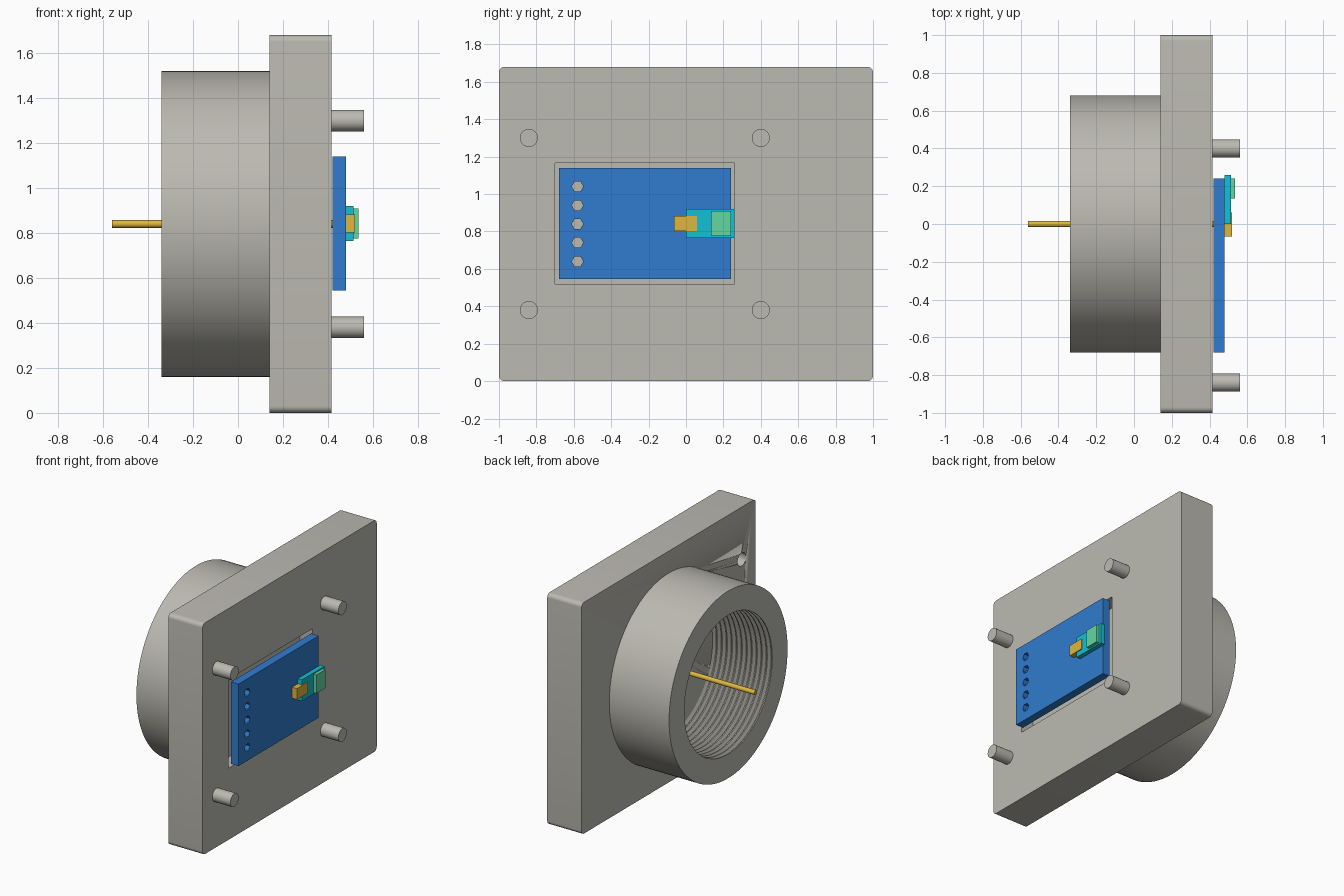
import bpy, bmesh, math
from mathutils import Matrix, Vector

cube = bpy.data.objects.get("Cube")
if cube:
    bpy.data.objects.remove(cube, do_unlink=True)


def material(name, rgb):
    m = bpy.data.materials.new(name)
    m.use_nodes = True
    m.diffuse_color = (*rgb, 1)
    m.node_tree.nodes["Principled BSDF"].inputs["Base Color"].default_value = (*rgb, 1)
    return m


GREY = material("warm_grey", (0.50, 0.49, 0.44))
BLUE = material("board_blue", (0.03, 0.20, 0.62))
CYAN = material("cyan", (0.007, 0.53, 0.68))
GREEN = material("mint_green", (0.125, 0.68, 0.36))
GOLD = material("gold", (0.74, 0.47, 0.05))
MID = 0.84  # height of the central axis


def finish(name, bm, mat, smooth=False):
    bmesh.ops.recalc_face_normals(bm, faces=bm.faces)
    mesh = bpy.data.meshes.new(name)
    bm.to_mesh(mesh)
    bm.free()
    ob = bpy.data.objects.new(name, mesh)
    bpy.context.collection.objects.link(ob)
    mesh.materials.append(mat)
    if smooth:
        select(ob)
        bpy.ops.object.shade_smooth_by_angle(angle=math.radians(30))
    return ob


def select(ob):
    bpy.ops.object.select_all(action="DESELECT")
    ob.select_set(True)
    bpy.context.view_layer.objects.active = ob


def box(name, xs, ys, zs, mat, corner=0):
    bm = bmesh.new()
    bmesh.ops.create_cube(bm, size=1)
    for v in bm.verts:
        v.co = Vector([lo + (c + 0.5) * (hi - lo) for c, (lo, hi) in zip(v.co, (xs, ys, zs))])
    if corner:  # round only the edges that run along x
        edges = [e for e in bm.edges if abs(e.verts[0].co.x - e.verts[1].co.x) > 0.01]
        bmesh.ops.bevel(bm, geom=edges, offset=corner, segments=6, profile=0.5, affect="EDGES")
    return finish(name, bm, mat, corner > 0)


def rod(name, xs, y, z, r, mat, sides=32):
    bm = bmesh.new()
    turn = Matrix.Translation((sum(xs) / 2, y, z)) @ Matrix.Rotation(math.pi / 2, 4, "Y")
    bmesh.ops.create_cone(bm, cap_ends=True, segments=sides, radius1=r, radius2=r,
                          depth=xs[1] - xs[0], matrix=turn)
    return finish(name, bm, mat, sides > 6)


def cut(ob, cutters):
    for c in cutters:
        mod = ob.modifiers.new("cut", "BOOLEAN")
        mod.operation, mod.solver, mod.object = "DIFFERENCE", "EXACT", c
        select(ob)
        bpy.ops.object.modifier_apply(modifier=mod.name)
        bpy.data.objects.remove(c, do_unlink=True)


# Base plate with board pocket and screw holes
plate = box("base_plate", (0.14, 0.415), (-1, 1), (0, 1.68), GREY, 0.03)
cut(plate, [box("pocket_cutter", (0.315, 0.5), (-0.70, 0.26), (0.52, 1.165), GREY)]
    + [rod("hole_cutter", (0.0, 0.34), -0.84, z, 0.048, GREY) for z in (0.38, 1.30)])

# Threaded collar, revolved around the x axis
BACK, FRONT, BORE, CREST, TURNS = 0.14, -0.34, 0.53, 0.505, 12
pitch = (BACK - FRONT) / TURNS
profile = [(BACK, 0.68), (FRONT, 0.68), (FRONT, CREST)]
for i in range(TURNS):
    start = FRONT + i * pitch
    profile += [(start + pitch * 0.2, CREST), (start + pitch * 0.5, BORE),
                (start + pitch * 0.7, BORE), (start + pitch, CREST)]
bm = bmesh.new()
SIDES = 112
rings = []
for k in range(SIDES):
    a = math.tau * k / SIDES
    rings.append([bm.verts.new((x, r * math.cos(a), MID + r * math.sin(a))) for x, r in profile])
for k, ring in enumerate(rings):
    after = rings[(k + 1) % SIDES]
    for i in range(len(profile)):
        j = (i + 1) % len(profile)
        bm.faces.new((ring[i], ring[j], after[j], after[i]))
finish("threaded_collar", bm, GREY, True)

# Mounting pegs
for side, y in (("right", -0.84), ("left", 0.40)):
    for level, z in (("lower", 0.38), ("upper", 1.30)):
        rod(f"{level}_{side}_peg", (0.40, 0.56), y, z, 0.048, GREY)

# Circuit board with a row of hexagonal pin holes
board = box("circuit_board", (0.42, 0.48), (-0.68, 0.24), (0.545, 1.14), BLUE)
cut(board, [rod("pin_hole_cutter", (0.4, 0.5), -0.58, MID + 0.1 * i, 0.031, BLUE, 6)
            for i in range(-2, 3)])

# Components on the board
box("connector_base", (0.48, 0.513), (0, 0.26), (0.765, 0.92), CYAN)
box("connector_cover", (0.513, 0.535), (0.135, 0.24), (0.775, 0.91), GREEN)
box("contact_block", (0.48, 0.52), (-0.065, 0.06), (0.803, 0.883), GOLD)

# Central probe
rod("probe_pin", (-0.56, 0.45), 0, MID, 0.017, GOLD, 24)
